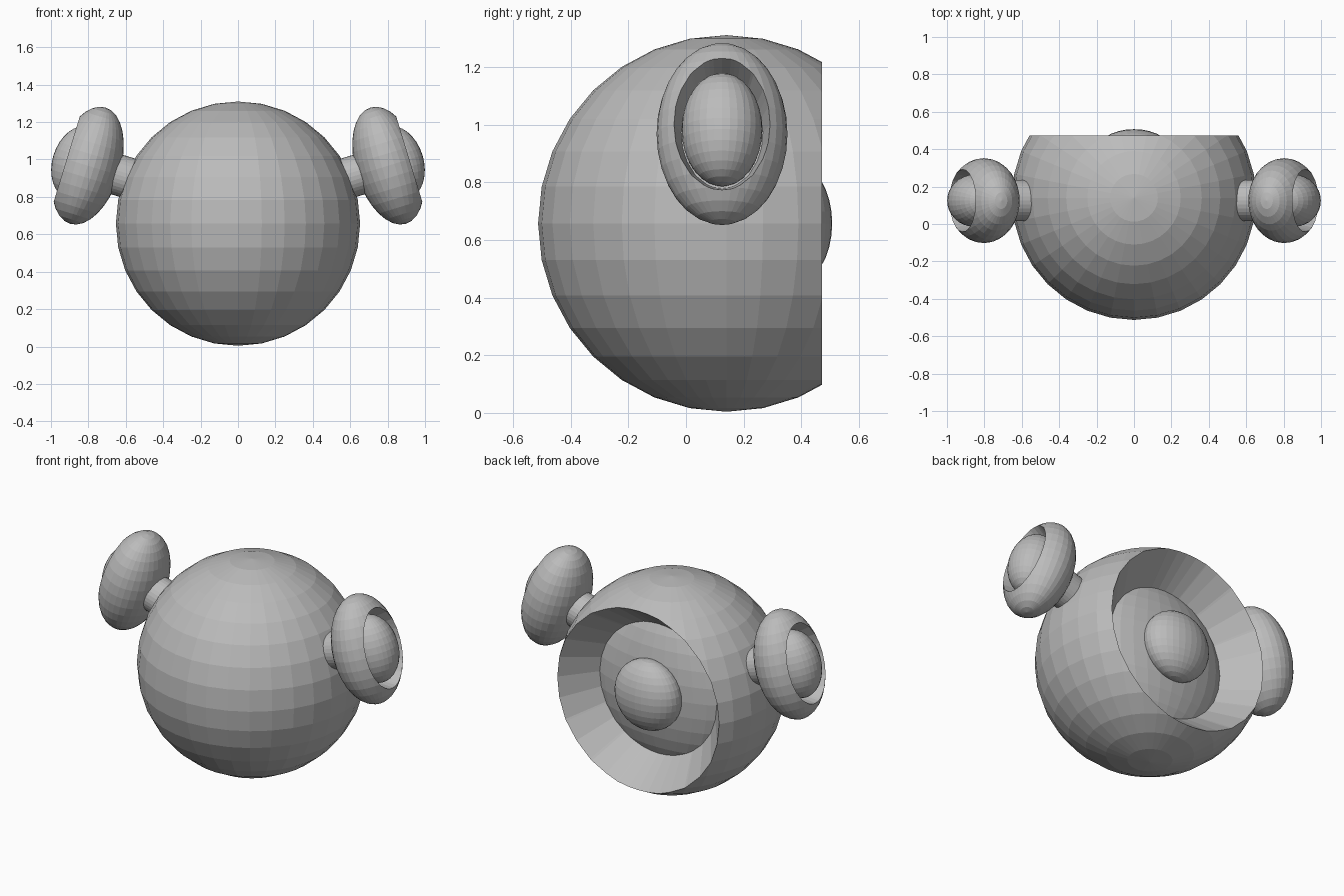
import bpy, bmesh, math
from mathutils import Vector, Matrix

if "Cube" in bpy.data.objects:
    bpy.data.objects.remove(bpy.data.objects["Cube"])

grey = bpy.data.materials.new("plain grey")
grey.diffuse_color = (0.5, 0.5, 0.5, 1)
grey.use_nodes = True
grey.node_tree.nodes["Principled BSDF"].inputs["Base Color"].default_value = grey.diffuse_color


def finish(bm, name, loc, tilt=0.0):
    bmesh.ops.recalc_face_normals(bm, faces=bm.faces)
    me = bpy.data.meshes.new(name)
    bm.to_mesh(me)
    bm.free()
    me.materials.append(grey)
    ob = bpy.data.objects.new(name, me)
    ob.location = loc
    ob.rotation_euler = (0, tilt, 0)
    bpy.context.collection.objects.link(ob)
    return ob


def ball(name, loc, radii, tilt=0.0, axis=None, cut=0, inner=0.8, depth=0.1):
    """Faceted ellipsoid; with an axis it is cut flat and hollowed by a tapered recess."""
    bm = bmesh.new()
    bmesh.ops.create_uvsphere(bm, u_segments=32, v_segments=16, radius=1)
    bmesh.ops.scale(bm, vec=radii, verts=bm.verts)
    if axis:
        n = Vector(axis)
        bmesh.ops.bisect_plane(bm, geom=bm.verts[:] + bm.edges[:] + bm.faces[:],
                               plane_co=n * cut, plane_no=n, clear_outer=True)
        rim = [e for e in bm.edges if e.is_boundary]
        ext = bmesh.ops.extrude_edge_only(bm, edges=rim)["geom"]
        for v in (g for g in ext if isinstance(g, bmesh.types.BMVert)):
            flat = v.co - n * v.co.dot(n)
            v.co = flat * inner + n * (cut - depth)
        bmesh.ops.holes_fill(bm, edges=[e for e in bm.edges if e.is_boundary], sides=0)
    return finish(bm, name, loc, tilt)


# Body with a funnel opening at the back, a shallow dome and a central button
ball("body", (0, 0.14, 0.657), (0.653,) * 3, axis=(0, 1, 0), cut=0.332, inner=0.72, depth=0.2)
ball("back_dome", (0, 0.15, 0.657), (0.5, 0.213, 0.5))
ball("back_button", (0, 0.37, 0.657), (0.215, 0.137, 0.215))

# Tilted side pods: hollowed shell, inner ball and connecting stem
angle = math.radians(17)
for side, label in ((1, "right"), (-1, "left")):
    tilt = -side * angle
    out = Vector((side * math.cos(angle), 0, math.sin(angle)))
    centre = Vector((side * 0.803, 0.125, 0.967))
    ball(label + "_pod", centre, (0.175, 0.227, 0.325), tilt,
         axis=(side, 0, 0), cut=0.118, inner=0.85, depth=0.1)
    ball(label + "_pod_core", centre + out * 0.052, (0.14, 0.14, 0.201), tilt)
    bm = bmesh.new()
    bmesh.ops.create_cone(bm, cap_ends=True, segments=32, radius1=0.11, radius2=0.11, depth=0.22,
                          matrix=Matrix.Rotation(math.pi / 2, 4, 'Y'))
    finish(bm, label + "_stem", centre - out * 0.2, tilt)
